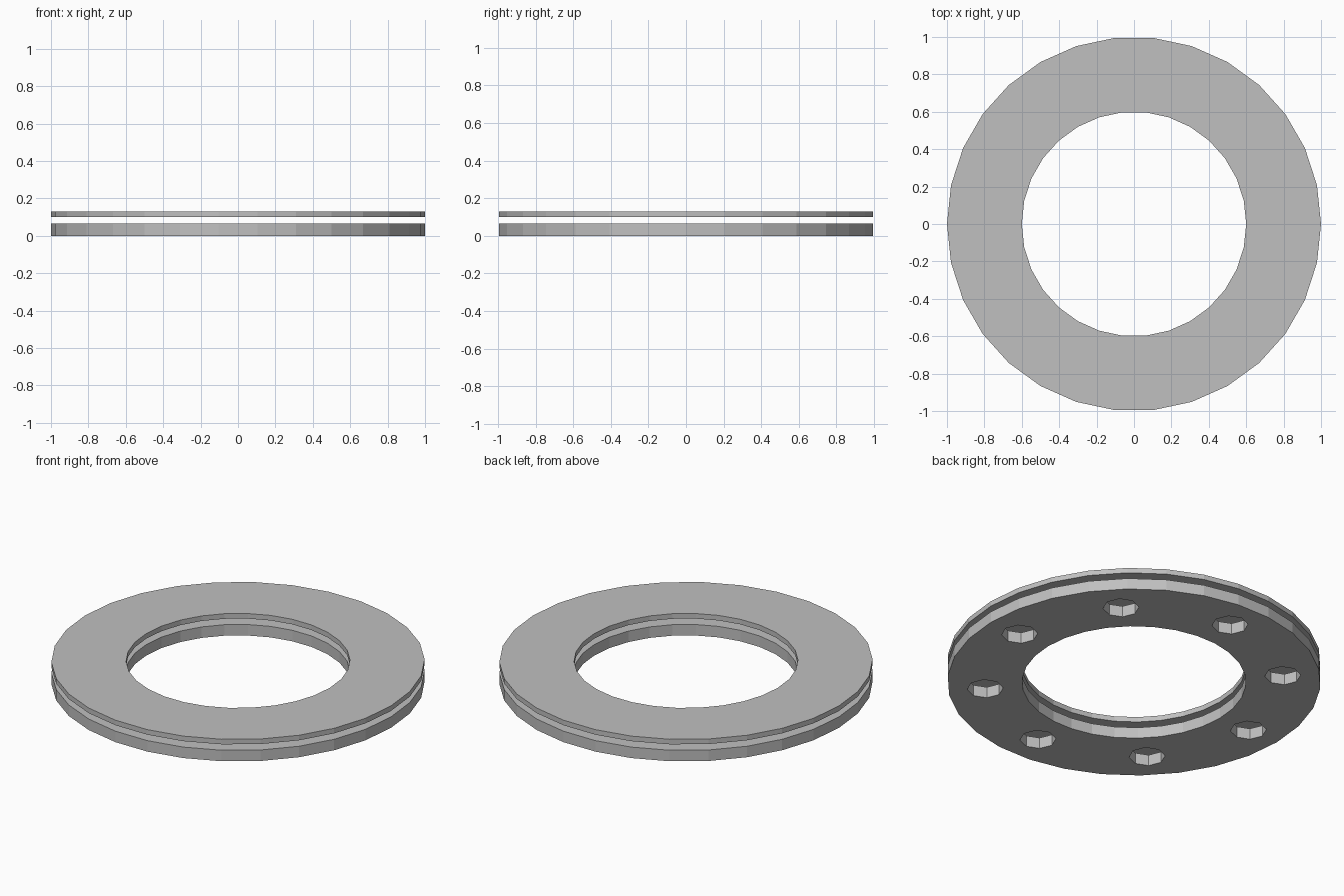
import bpy
import bmesh
from math import cos, sin, tau

cube = bpy.data.objects.get("Cube")
if cube:
    bpy.data.objects.remove(cube, do_unlink=True)

grey = bpy.data.materials.new("plain grey")
grey.use_nodes = True
colour = (0.53, 0.53, 0.53, 1)
grey.diffuse_color = colour
grey.node_tree.nodes["Principled BSDF"].inputs["Base Color"].default_value = colour

SIDES = 30


def add_object(name, bm):
    bmesh.ops.recalc_face_normals(bm, faces=bm.faces)
    mesh = bpy.data.meshes.new(name)
    bm.to_mesh(mesh)
    bm.free()
    mesh.materials.append(grey)
    obj = bpy.data.objects.new(name, mesh)
    bpy.context.scene.collection.objects.link(obj)
    return obj


def circle(bm, radius, z, sides, cx=0, cy=0):
    return [bm.verts.new((cx + radius * cos(tau * i / sides),
                          cy + radius * sin(tau * i / sides), z))
            for i in range(sides)]


def ring(name, inner, outer, bottom, top):
    bm = bmesh.new()
    # Rectangular section swept around the axis
    loops = [circle(bm, r, z, SIDES) for r, z in
             ((inner, bottom), (outer, bottom), (outer, top), (inner, top))]
    for k in range(4):
        a, b = loops[k], loops[(k + 1) % 4]
        for i in range(SIDES):
            j = (i + 1) % SIDES
            bm.faces.new((a[i], a[j], b[j], b[i]))
    return add_object(name, bm)


# Two flat rings with a narrow gap between them
lower_ring = ring("lower_ring", 0.6, 1.0, 0.0, 0.065)
upper_ring = ring("upper_ring", 0.6, 1.0, 0.1, 0.13)

# Eight octagonal bolt holes through the lower ring
bm = bmesh.new()
for n in range(8):
    cx, cy = 0.8 * cos(tau * n / 8), 0.8 * sin(tau * n / 8)
    low = circle(bm, 0.097, -0.05, 8, cx, cy)
    high = circle(bm, 0.097, 0.09, 8, cx, cy)
    bm.faces.new(low)
    bm.faces.new(high)
    for i in range(8):
        j = (i + 1) % 8
        bm.faces.new((low[i], low[j], high[j], high[i]))
cutter = add_object("bolt_hole_cutter", bm)
cutter.hide_render = True
cutter.display_type = 'WIRE'

holes = lower_ring.modifiers.new("bolt holes", 'BOOLEAN')
holes.operation = 'DIFFERENCE'
holes.solver = 'EXACT'
holes.object = cutter

# Bake the holes and drop the cutter
bpy.context.view_layer.objects.active = lower_ring
bpy.ops.object.modifier_apply(modifier=holes.name)
bpy.data.objects.remove(cutter, do_unlink=True)
